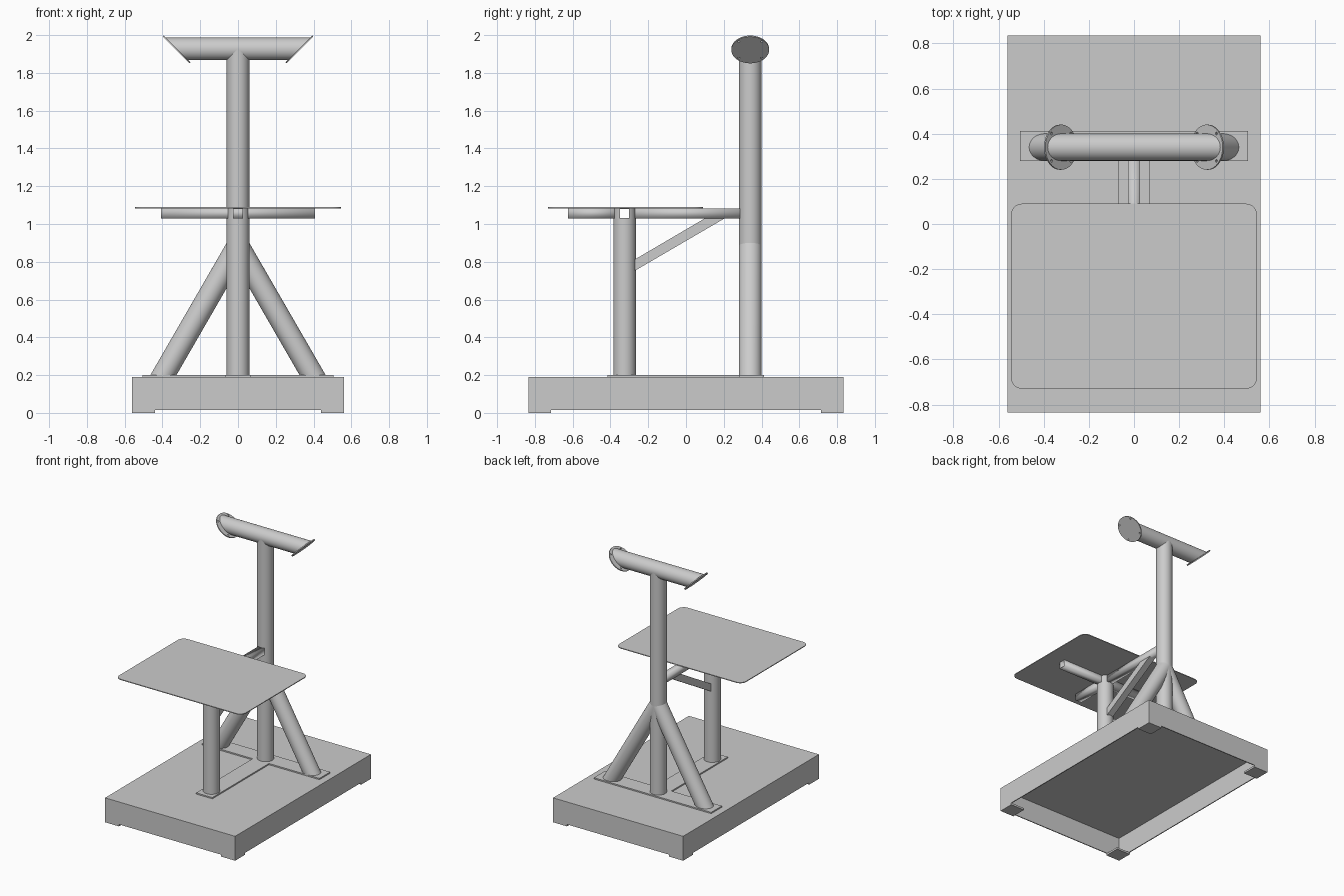
import bpy, bmesh, math
from mathutils import Vector, Matrix

if "Cube" in bpy.data.objects:
    bpy.data.objects.remove(bpy.data.objects["Cube"])

R = 0.06                     # radius of all round pipes
POST_Y, FRONT_Y = 0.34, -0.325
BAR_LO, BAR_HI = 1.03, 1.083  # height range of the square table bars


def finish(name, bm):
    bmesh.ops.recalc_face_normals(bm, faces=bm.faces)
    me = bpy.data.meshes.new(name)
    bm.to_mesh(me)
    bm.free()
    ob = bpy.data.objects.new(name, me)
    bpy.context.collection.objects.link(ob)
    return ob


def prism(name, pts, vec):
    """Extrude a flat outline of 3D points along vec."""
    bm = bmesh.new()
    face = bm.faces.new([bm.verts.new(p) for p in pts])
    ext = bmesh.ops.extrude_face_region(bm, geom=[face])["geom"]
    bmesh.ops.translate(bm, vec=vec, verts=[v for v in ext if isinstance(v, bmesh.types.BMVert)])
    return finish(name, bm)


def box_bm(lo, hi):
    lo, hi = Vector(lo), Vector(hi)
    bm = bmesh.new()
    m = Matrix.Translation((lo + hi) / 2) @ Matrix.Diagonal((*(hi - lo), 1))
    bmesh.ops.create_cube(bm, size=1, matrix=m)
    return bm


def pipe(name, p0, n0, p1, n1, r=R, seg=48):
    """Round pipe from p0 to p1 whose ends are cut by planes with normals n0, n1."""
    p0, p1 = Vector(p0), Vector(p1)
    d = (p1 - p0).normalized()
    u = d.orthogonal().normalized()
    w = d.cross(u)
    bm = bmesh.new()
    rings = []
    for p, n in ((p0, Vector(n0)), (p1, Vector(n1))):
        ring = []
        for i in range(seg):
            a = 2 * math.pi * i / seg
            o = (u * math.cos(a) + w * math.sin(a)) * r
            ring.append(bm.verts.new(p + o - d * (o.dot(n) / d.dot(n))))
        rings.append(ring)
    for i in range(seg):
        j = (i + 1) % seg
        bm.faces.new((rings[0][i], rings[0][j], rings[1][j], rings[1][i]))
    for ring in rings:
        bm.faces.new(ring)
    return finish(name, bm)


def square_bar(name, lo, hi, axis):
    """Hollow square bar, open at both ends along the given axis."""
    bm = box_bm(lo, hi)
    bm.normal_update()
    bmesh.ops.delete(bm, geom=[f for f in bm.faces if abs(f.normal[axis]) > 0.9], context="FACES_ONLY")
    ob = finish(name, bm)
    mod = ob.modifiers.new("wall", "SOLIDIFY")
    mod.thickness, mod.offset = 0.004, -1
    return ob


def mirror(ob, x=True, y=False):
    mod = ob.modifiers.new("mirror", "MIRROR")
    mod.use_axis = (x, y, False)


def cut(ob, cutter):
    mod = ob.modifiers.new("cut", "BOOLEAN")
    mod.operation, mod.solver, mod.object = "DIFFERENCE", "EXACT", cutter
    cutter.hide_render = True
    cutter.hide_set(True)


Z = (0, 0, 1)

# Base: box hollowed from below
bm = box_bm((-0.56, -0.835, 0.015), (0.56, 0.835, 0.19))
bm.normal_update()
bottom = [f for f in bm.faces if f.normal.z < -0.9]
bmesh.ops.inset_region(bm, faces=bottom, thickness=0.01)
ext = bmesh.ops.extrude_face_region(bm, geom=bottom)["geom"]
bmesh.ops.delete(bm, geom=bottom, context="FACES_ONLY")
bmesh.ops.translate(bm, vec=(0, 0, 0.165), verts=[v for v in ext if isinstance(v, bmesh.types.BMVert)])
finish("base", bm)

# Corner feet
mirror(finish("base_feet", box_bm((0.44, 0.715, 0), (0.56, 0.835, 0.015))), y=True)

# T-shaped mounting plate
half = [(0.07, -0.415), (0.07, 0.28), (0.505, 0.28), (0.505, 0.412)]
tee = half + [(-x, y) for x, y in reversed(half)]
prism("mounting_plate", [(x, y, 0.19) for x, y in tee], (0, 0, 0.01))

# Main post and slanted support legs
pipe("main_post", (0, POST_Y, 0.2), Z, (0, POST_Y, 1.925), Z)
mirror(pipe("support_leg", (0.395, POST_Y, 0.2), Z, (0, POST_Y, 0.884), (1, 0, 0)))

# Top crossbar with ends cut at 45 degrees
TOP_Z, END_X = 1.927, 0.322
pipe("top_crossbar", (-END_X, POST_Y, TOP_Z), (1, 0, 1), (END_X, POST_Y, TOP_Z), (1, 0, -1))

# Round end flanges with four bolt holes
n = Vector((1, 0, -1)).normalized()
c = Vector((END_X, POST_Y, TOP_Z))
flange = pipe("end_flange", c, n, c + n * 0.008, n, r=0.1)
bm = bmesh.new()
frame = Matrix.Translation(c) @ n.to_track_quat("Z", "Y").to_matrix().to_4x4()
for k in range(4):
    spot = Matrix.Rotation(math.radians(45 + 90 * k), 4, "Z") @ Matrix.Translation((0.086, 0, 0))
    bmesh.ops.create_cone(bm, cap_ends=True, segments=16, radius1=0.006, radius2=0.006,
                          depth=0.06, matrix=frame @ spot)
cut(flange, finish("bolt_hole_cutter", bm))
mirror(flange)

# Front post, notched for the table bars
front = pipe("front_post", (0, FRONT_Y, 0.2), Z, (0, FRONT_Y, BAR_HI), Z)
h = 0.026
cut(front, finish("notch_cutter_x", box_bm((-0.2, FRONT_Y - h, BAR_LO), (0.2, FRONT_Y + h, 1.15))))
cut(front, finish("notch_cutter_y", box_bm((-h, FRONT_Y - 0.2, BAR_LO), (h, FRONT_Y + 0.2, 1.15))))

# Hollow bars under the table
square_bar("table_cross_bar", (-0.408, FRONT_Y - h, BAR_LO), (0.408, FRONT_Y + h, BAR_HI), 0)
square_bar("table_front_bar", (-h, -0.625, BAR_LO), (h, FRONT_Y - h, BAR_HI), 1)
square_bar("table_rear_bar", (-h, FRONT_Y + h, BAR_LO), (h, 0.287, BAR_HI), 1)

# Diagonal brace between front post and rear bar
side = [(-0.28, 0.747), (0.205, BAR_LO), (0.1, BAR_LO), (-0.28, 0.807)]
prism("diagonal_brace", [(-h, y, z) for y, z in side], (2 * h, 0, 0))

# Table top with rounded corners
rad, outline = 0.05, []
for cx, cy, start in ((0.545, 0.09, 0), (-0.545, 0.09, 90), (-0.545, -0.73, 180), (0.545, -0.73, 270)):
    ox = cx - math.copysign(rad, cx)
    oy = cy - math.copysign(rad, cy)
    for i in range(9):
        a = math.radians(start + 90 * i / 8)
        outline.append((ox + rad * math.cos(a), oy + rad * math.sin(a), BAR_HI))
prism("table_top", outline, (0, 0, 0.006))

# Smooth the round surfaces, keep edges sharp
for ob in bpy.context.view_layer.objects:
    if not ob.hide_render:
        ob.select_set(True)
        bpy.context.view_layer.objects.active = ob
bpy.ops.object.shade_smooth_by_angle(angle=math.radians(30))
